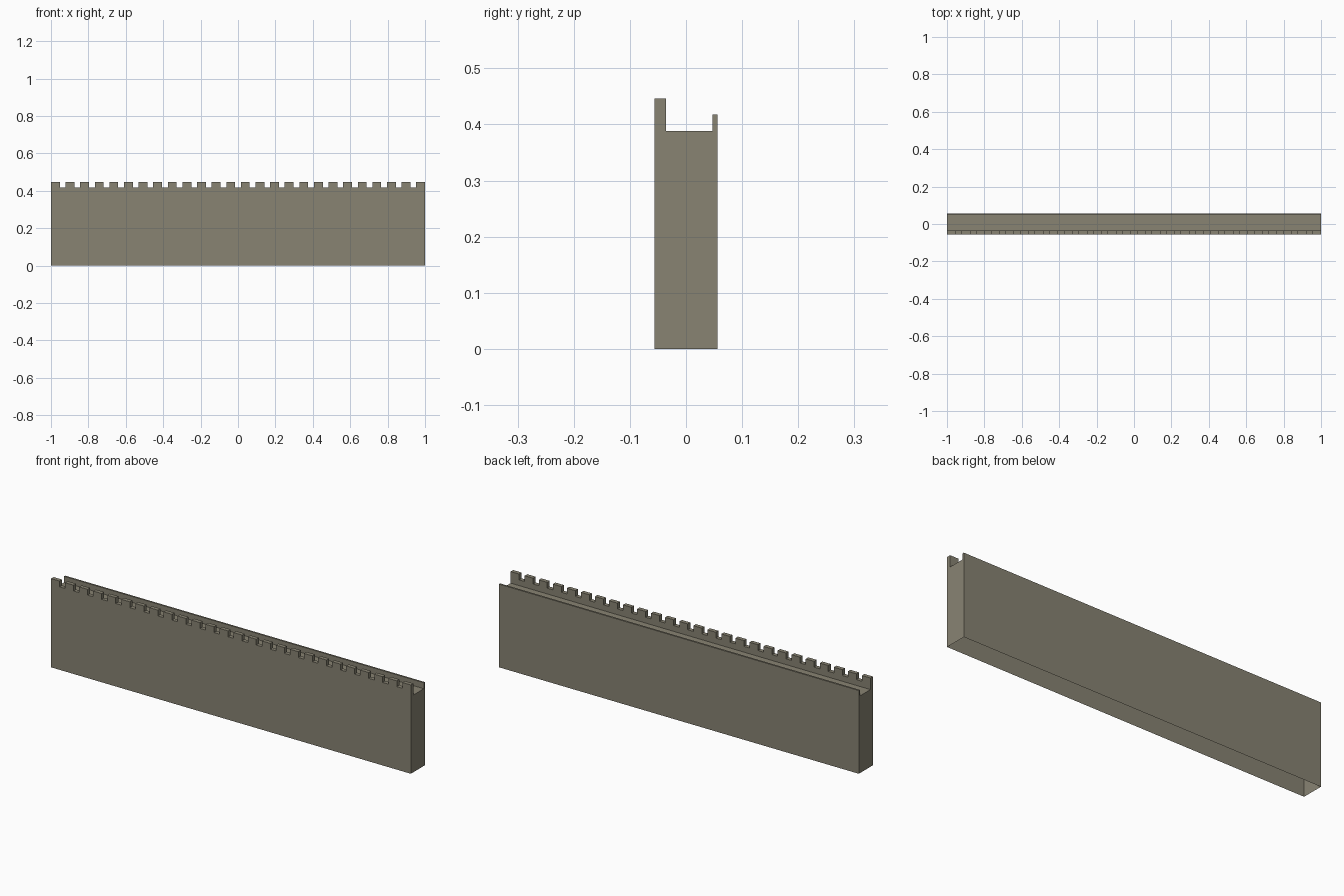
import bpy
import bmesh

cube = bpy.data.objects.get("Cube")
if cube:
    bpy.data.objects.remove(cube, do_unlink=True)

# Main dimensions
HALF_LENGTH = 1.0
HALF_DEPTH = 0.056
TOP, NOTCH, REAR_TOP, WALK = 0.446, 0.417, 0.418, 0.388
PARAPET, REAR_WALL = 0.02, 0.009
MERLONS, MERLON_WIDTH = 26, 0.047

# Single stone colour
stone = bpy.data.materials.new("weathered stone")
stone.use_nodes = True
colour = (0.246, 0.227, 0.171, 1)
stone.diffuse_color = colour
stone.node_tree.nodes["Principled BSDF"].inputs["Base Color"].default_value = colour


def extrude_profile(name, profile, x0, x1):
    """Sweep a (y, z) profile along x with end caps, leaving the underside open."""
    bm = bmesh.new()
    right = [bm.verts.new((x0, y, z)) for y, z in profile]
    left = [bm.verts.new((x1, y, z)) for y, z in profile]
    for i in range(len(profile) - 1):
        bm.faces.new((right[i], left[i], left[i + 1], right[i + 1]))
    bm.faces.new(right)
    bm.faces.new(left[::-1])
    bmesh.ops.recalc_face_normals(bm, faces=bm.faces)
    mesh = bpy.data.meshes.new(name)
    bm.to_mesh(mesh)
    bm.free()
    mesh.materials.append(stone)
    obj = bpy.data.objects.new(name, mesh)
    bpy.context.collection.objects.link(obj)
    return obj


# Wall with the sunken walkway, front parapet and thin rear wall
inner_front = -HALF_DEPTH + PARAPET
inner_rear = HALF_DEPTH - REAR_WALL
extrude_profile("wall", [
    (-HALF_DEPTH, 0), (-HALF_DEPTH, NOTCH),
    (inner_front, NOTCH), (inner_front, WALK),
    (inner_rear, WALK), (inner_rear, REAR_TOP),
    (HALF_DEPTH, REAR_TOP), (HALF_DEPTH, 0),
], -HALF_LENGTH, HALF_LENGTH)

# Row of merlons on the front parapet
merlons = extrude_profile("merlons", [
    (-HALF_DEPTH, NOTCH), (-HALF_DEPTH, TOP),
    (inner_front, TOP), (inner_front, NOTCH),
], -HALF_LENGTH, -HALF_LENGTH + MERLON_WIDTH)
row = merlons.modifiers.new("row", 'ARRAY')
row.count = MERLONS
row.use_relative_offset = False
row.use_constant_offset = True
row.constant_offset_displace = ((2 * HALF_LENGTH - MERLON_WIDTH) / (MERLONS - 1), 0, 0)
